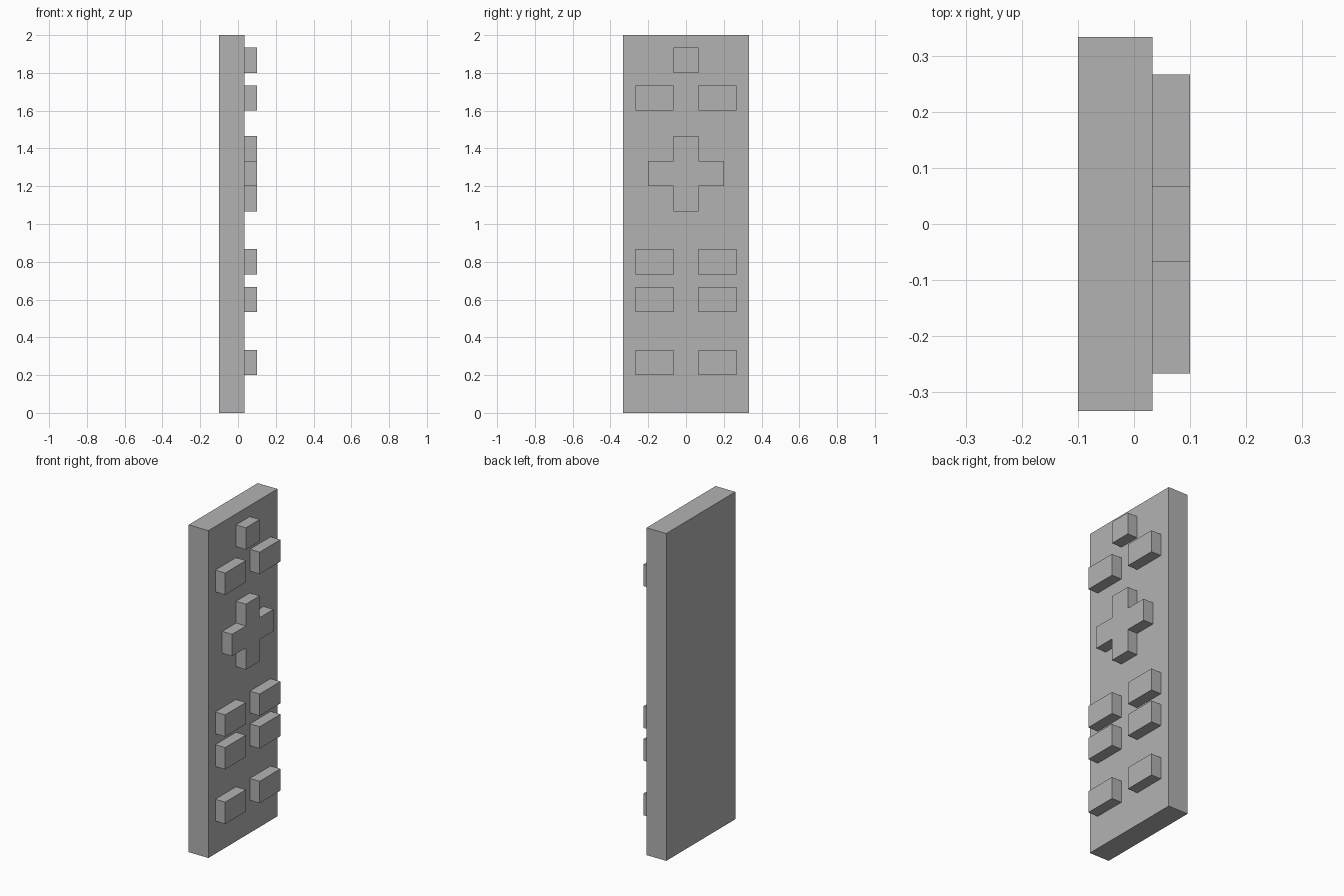
import bpy
import bmesh

cube = bpy.data.objects.get("Cube")
if cube:
    bpy.data.objects.remove(cube, do_unlink=True)

U = 1 / 15  # layout module
FACE = 0.5 * U  # x of the panel face that carries the buttons

grey = bpy.data.materials.new("plain grey")
grey.use_nodes = True
colour = (0.448, 0.448, 0.448, 1)
grey.diffuse_color = colour
grey.node_tree.nodes["Principled BSDF"].inputs["Base Color"].default_value = colour


def slab(name, outline, x0, x1):
    """Extrude a (y, z) outline along x."""
    bm = bmesh.new()
    face = bm.faces.new([bm.verts.new((x0, y, z)) for y, z in outline])
    top = bmesh.ops.extrude_face_region(bm, geom=[face])["geom"]
    verts = [v for v in top if isinstance(v, bmesh.types.BMVert)]
    bmesh.ops.translate(bm, verts=verts, vec=(x1 - x0, 0, 0))
    bmesh.ops.recalc_face_normals(bm, faces=bm.faces)
    mesh = bpy.data.meshes.new(name)
    bm.to_mesh(mesh)
    bm.free()
    mesh.materials.append(grey)
    obj = bpy.data.objects.new(name, mesh)
    bpy.context.collection.objects.link(obj)
    return obj


def rect(y, z, w, h):
    """Rectangle centred on (y, z), in modules."""
    return [((y + sy * w / 2) * U, (z + sz * h / 2) * U)
            for sy, sz in ((-1, -1), (1, -1), (1, 1), (-1, 1))]


def button(name, outline):
    return slab(name, outline, FACE, FACE + U)


# Body
slab("body", rect(0, 15, 10, 30), FACE - 2 * U, FACE)

# Power button
button("power_button", rect(0, 28, 2, 2))

# Paired buttons, mirrored across the middle
for row, z in (("upper", 25), ("middle", 12), ("lower", 9), ("bottom", 4)):
    for side, y in (("front", -2.5), ("back", 2.5)):
        button(f"{row}_{side}_button", rect(y, z, 3, 2))

# Direction pad: one quarter of a plus outline, turned four times
plus = []
a, b = 1, 3
quarter = [(b, -a), (b, a), (a, a)]
for _ in range(4):
    plus += [(y * U, (z + 19) * U) for y, z in quarter]
    quarter = [(-z, y) for y, z in quarter]
button("direction_pad", plus)
